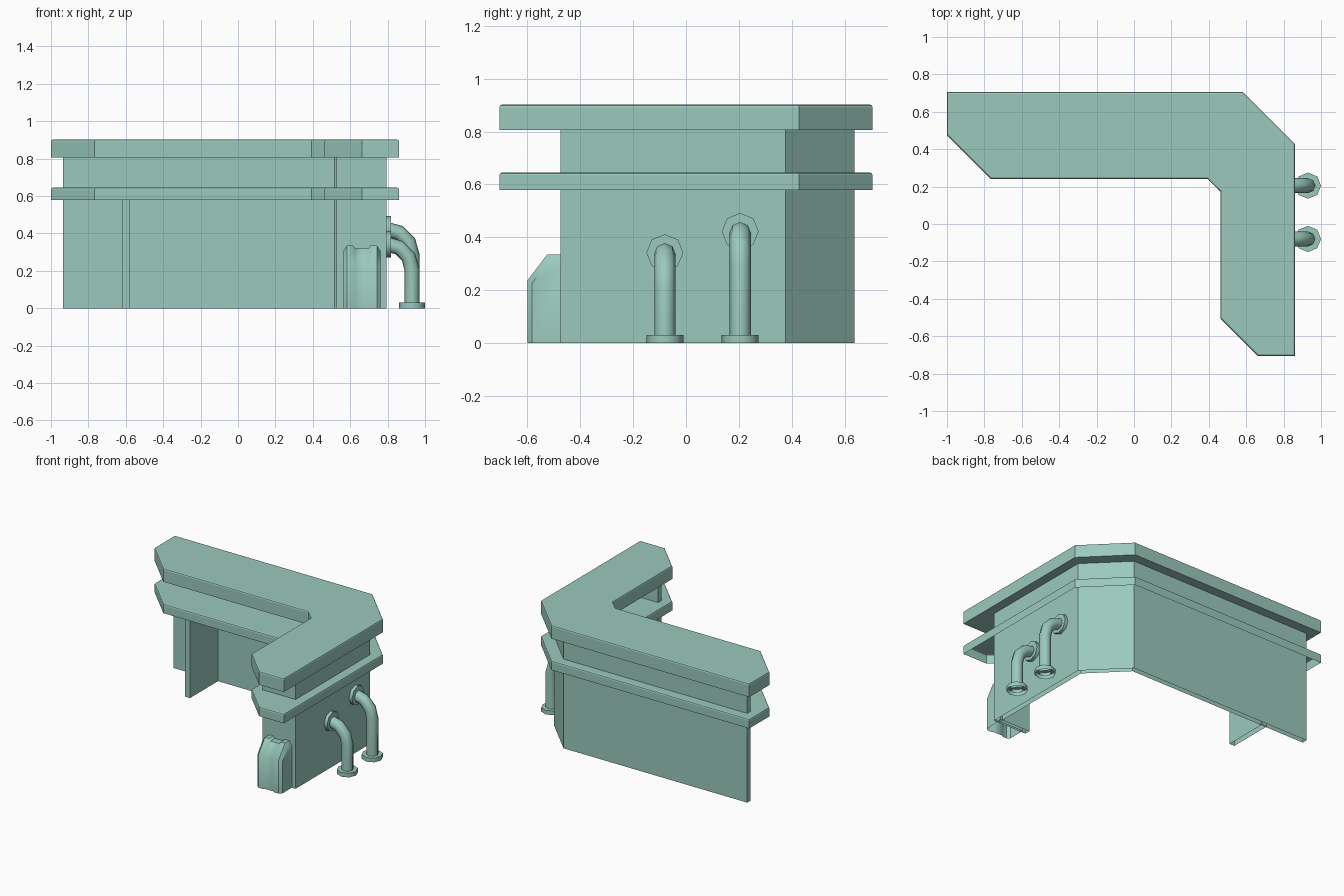
import bpy, bmesh, math
from mathutils import Vector

if "Cube" in bpy.data.objects:
    bpy.data.objects.remove(bpy.data.objects["Cube"])

paint = bpy.data.materials.new("green_paint")
paint.diffuse_color = (0.328, 0.588, 0.506, 1)
paint.use_nodes = True
paint.node_tree.nodes["Principled BSDF"].inputs["Base Color"].default_value = paint.diffuse_color


def smooth(ob, deg):
    bpy.ops.object.select_all(action='DESELECT')
    ob.select_set(True)
    bpy.context.view_layer.objects.active = ob
    bpy.ops.object.shade_smooth_by_angle(angle=math.radians(deg))


def finish(bm, name, open_base=False):
    """Make the object; open_base drops the downward faces at its lowest level."""
    bmesh.ops.recalc_face_normals(bm, faces=bm.faces)
    if open_base:
        low = min(v.co.z for v in bm.verts) + 1e-4
        under = [f for f in bm.faces if all(v.co.z < low for v in f.verts)]
        bmesh.ops.delete(bm, geom=under, context='FACES')
    me = bpy.data.meshes.new(name)
    bm.to_mesh(me)
    bm.free()
    me.materials.append(paint)
    ob = bpy.data.objects.new(name, me)
    bpy.context.collection.objects.link(ob)
    return ob


def slab(name, outline, z0, z1, bevel=0.0, open_base=True):
    """Extrude a plan outline from z0 to z1, optionally easing the top rim."""
    bm = bmesh.new()
    base = bm.faces.new([bm.verts.new((x, y, z0)) for x, y in outline])
    ext = bmesh.ops.extrude_face_region(bm, geom=[base], use_keep_orig=True)
    top = [v for v in ext['geom'] if isinstance(v, bmesh.types.BMVert)]
    for v in top:
        v.co.z = z1
    if bevel:
        bmesh.ops.recalc_face_normals(bm, faces=bm.faces)
        rim = [e for e in bm.edges if all(v in top for v in e.verts)]
        bmesh.ops.bevel(bm, geom=rim, offset=bevel, segments=2,
                        profile=0.5, affect='EDGES')
    return finish(bm, name, open_base)


def rect(x0, x1, y0, y1):
    return [(x0, y0), (x1, y0), (x1, y1), (x0, y1)]


# L-shaped counter top and the shelf below it
top_plan = [(-1, 0.706), (-1, 0.475), (-0.766, 0.241), (0.393, 0.241),
            (0.463, 0.172), (0.463, -0.506), (0.663, -0.706), (0.861, -0.706),
            (0.861, 0.427), (0.582, 0.706)]
slab("counter_top", top_plan, 0.806, 0.902, 0.01, open_base=False)
slab("counter_shelf", top_plan, 0.579, 0.645, 0.01)

# Thin outer wall with a diagonal corner
wall_plan = [(-0.935, 0.637), (-0.935, 0.6), (0.515, 0.6),
             (0.755, 0.36), (0.755, -0.475), (0.793, -0.475),
             (0.793, 0.377), (0.533, 0.637)]
slab("outer_wall", wall_plan, 0, 0.81)

# End panel and inner support panel
slab("end_panel", rect(0.527, 0.773, -0.475, -0.435), 0, 0.81)
slab("support_panel", rect(-0.62, -0.58, 0.28, 0.61), 0, 0.585)

# Ribbed box on the end panel: side profiles lofted along x
bm = bmesh.new()
rings = []
for x, d in [(0.563, 1), (0.583, 0), (0.615, 0), (0.627, 0.5),
             (0.697, 0.5), (0.709, 0), (0.743, 0), (0.763, 1)]:
    prof = [(-0.46, 0), (-0.6 + 0.017 * d, 0), (-0.6 + 0.017 * d, 0.237 - 0.012 * d),
            (-0.525, 0.335 - 0.03 * d), (-0.46, 0.335 - 0.03 * d)]
    rings.append([bm.verts.new((x, y, z)) for y, z in prof])
for a, b in zip(rings, rings[1:]):
    for i in range(5):
        j = (i + 1) % 5
        bm.faces.new((a[i], a[j], b[j], b[i]))
bm.faces.new(rings[0])
bm.faces.new(rings[-1])
smooth(finish(bm, "ribbed_box", open_base=True), 40)


def flange(name, loc, axis):
    """Eight-sided collar, open at the back, with its back on loc."""
    bm = bmesh.new()
    bmesh.ops.create_cone(bm, cap_ends=True, segments=8, radius1=0.07,
                          radius2=0.07, depth=0.03)
    ob = finish(bm, name, open_base=True)
    axis = Vector(axis)
    ob.rotation_euler = axis.to_track_quat('Z', 'Y').to_euler()
    ob.location = Vector(loc) + axis * 0.015
    smooth(ob, 50)


# Two bent pipes with wall and floor flanges
PX, BEND = 0.93, 0.135
for tag, y, h in (("front", -0.08, 0.342), ("rear", 0.205, 0.422)):
    path = [(0.78, y, h)]
    for k in range(4):
        a = math.radians(90 - 30 * k)
        path.append((PX - BEND + BEND * math.cos(a), y,
                     h - BEND + BEND * math.sin(a)))
    path.append((PX, y, 0.005))
    cu = bpy.data.curves.new("pipe_" + tag, 'CURVE')
    cu.dimensions = '3D'
    cu.bevel_depth = 0.04
    cu.bevel_resolution = 2
    cu.materials.append(paint)
    sp = cu.splines.new('POLY')
    sp.points.add(len(path) - 1)
    for p, c in zip(sp.points, path):
        p.co = (*c, 1)
    ob = bpy.data.objects.new("pipe_" + tag, cu)
    bpy.context.collection.objects.link(ob)
    bpy.ops.object.select_all(action='DESELECT')
    ob.select_set(True)
    bpy.context.view_layer.objects.active = ob
    bpy.ops.object.convert(target='MESH')
    smooth(ob, 50)
    flange("wall_flange_" + tag, (0.787, y, h), (1, 0, 0))
    flange("floor_flange_" + tag, (PX, y, 0.03), (0, 0, -1))
    # floor collar opens downward
    collar = bpy.data.objects["floor_flange_" + tag]
    collar.rotation_euler = (0, 0, 0)
